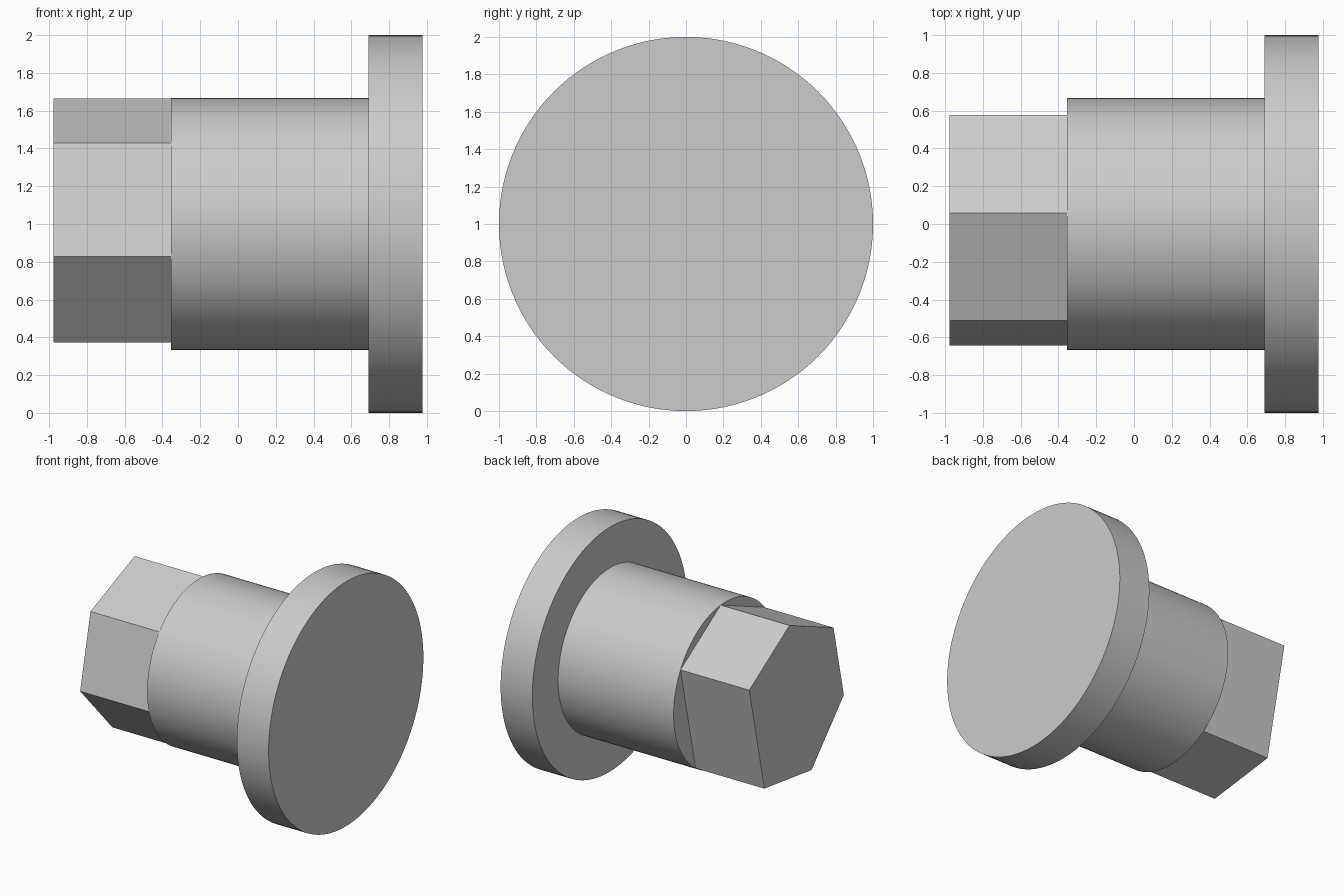
import bpy
import bmesh
from math import cos, sin, radians

if "Cube" in bpy.data.objects:
    bpy.data.objects.remove(bpy.data.objects["Cube"], do_unlink=True)

SHAFT_R = 0.667
CENTRE_Z = 1.0

# One plain grey for the whole part
grey = bpy.data.materials.new("light_grey")
grey.use_nodes = True
colour = (0.6, 0.6, 0.6, 1)
grey.diffuse_color = colour
grey.node_tree.nodes["Principled BSDF"].inputs["Base Color"].default_value = colour


def ring(bm, x, radius, angles):
    """Points on a circle about the x axis."""
    return [bm.verts.new((x, radius * cos(radians(a)), CENTRE_Z + radius * sin(radians(a))))
            for a in angles]


def lathe(name, profile, angles, cap_end=True):
    """Skin rings of (x, radius) along x and close the ends."""
    bm = bmesh.new()
    rings = [ring(bm, x, r, angles) for x, r in profile]
    n = len(angles)
    for a, b in zip(rings, rings[1:]):
        for i in range(n):
            j = (i + 1) % n
            bm.faces.new((a[i], a[j], b[j], b[i]))
    bm.faces.new(rings[0][::-1])
    if cap_end:
        bm.faces.new(rings[-1])
    bmesh.ops.recalc_face_normals(bm, faces=bm.faces)
    mesh = bpy.data.meshes.new(name)
    bm.to_mesh(mesh)
    bm.free()
    mesh.materials.append(grey)
    obj = bpy.data.objects.new(name, mesh)
    bpy.context.collection.objects.link(obj)
    return obj


# Round shaft stepping out to the wide flange
body = lathe("shaft_and_flange",
             [(-0.355, SHAFT_R), (0.69, SHAFT_R), (0.69, 1.0), (0.977, 1.0)],
             range(0, 360, 3))
bpy.ops.object.select_all(action="DESELECT")
body.select_set(True)
bpy.context.view_layer.objects.active = body
bpy.ops.object.shade_smooth_by_angle(angle=radians(30))

# Six-sided drive end: five equal sides and one wider side, corners on the shaft circle
lathe("drive_end", [(-0.977, SHAFT_R), (-0.355, SHAFT_R)],
      [30 + 55 * i for i in range(6)], cap_end=False)
